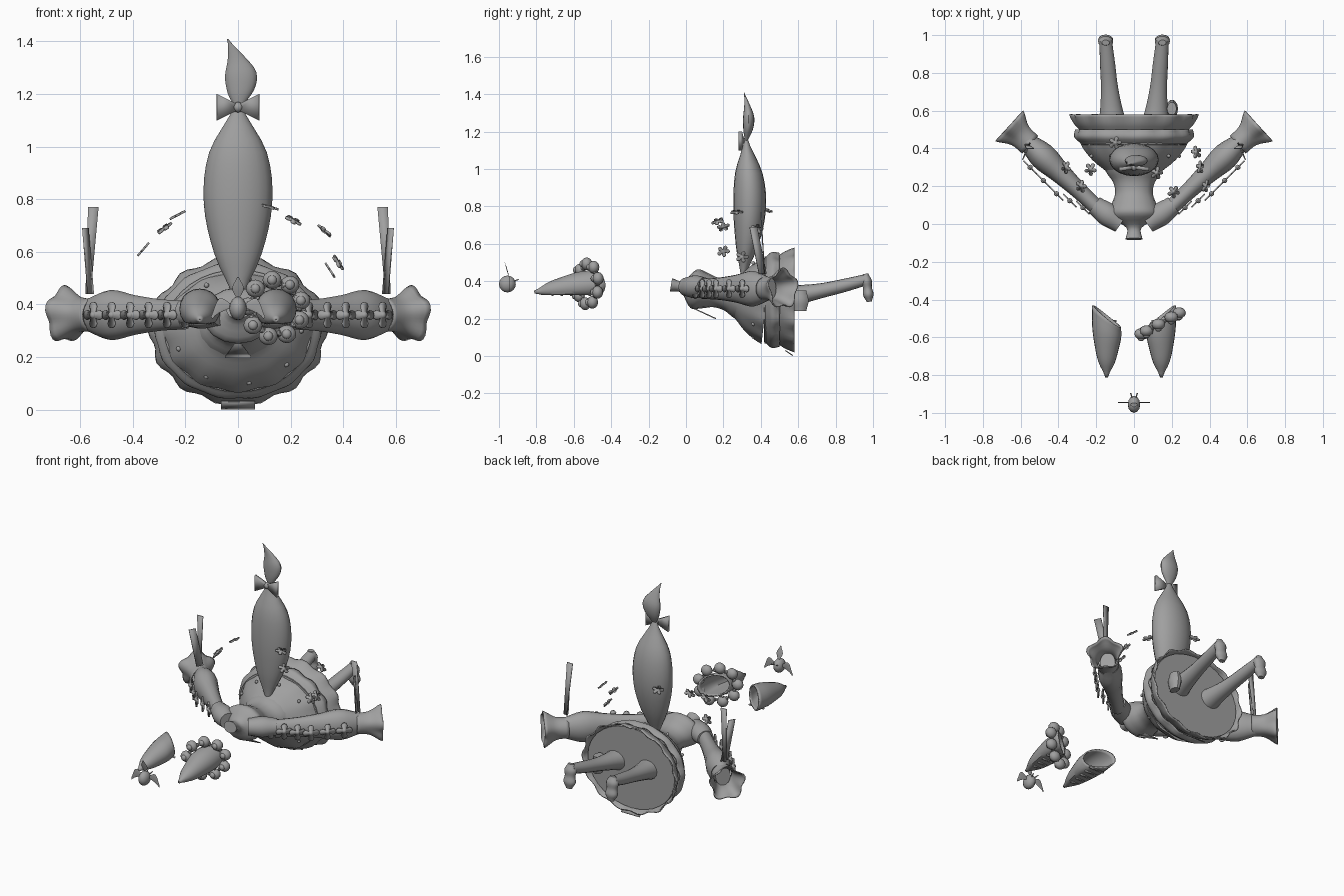
import bpy, bmesh, math
from mathutils import Vector, Matrix

if "Cube" in bpy.data.objects:
    bpy.data.objects.remove(bpy.data.objects["Cube"])

ACROSS, ALONG, UP = Vector((1, 0, 0)), Vector((0, 1, 0)), Vector((0, 0, 1))
SHADE = (.35, .35, .35, 1)
grey = bpy.data.materials.new("plain_grey")
grey.use_nodes = True
grey.diffuse_color = SHADE
grey.node_tree.nodes["Principled BSDF"].inputs["Base Color"].default_value = SHADE


def finish(name, bm, mirrored=False, thick=0):
    """Turn a bmesh into a named, coloured and softly shaded object."""
    bmesh.ops.recalc_face_normals(bm, faces=bm.faces)
    mesh = bpy.data.meshes.new(name)
    bm.to_mesh(mesh)
    bm.free()
    part = bpy.data.objects.new(name, mesh)
    bpy.context.collection.objects.link(part)
    mesh.materials.append(grey)
    if thick:
        solid = part.modifiers.new("thickness", "SOLIDIFY")
        solid.thickness = thick
        solid.offset = 0
    if mirrored:
        part.modifiers.new("other_side", "MIRROR")
    bpy.ops.object.select_all(action="DESELECT")
    part.select_set(True)
    bpy.context.view_layer.objects.active = part
    bpy.ops.object.shade_smooth_by_angle(angle=math.radians(40))


def blend(values, t):
    """Smooth curve through evenly spaced values."""
    last = len(values) - 1
    first = min(int(t * last), last - 1)
    f = t * last - first
    a, b, c, d = (values[max(0, min(k, last))] for k in range(first - 1, first + 3))
    return b + f / 2 * (c - a + f * (2 * a - 5 * b + 4 * c - d + f * (3 * (b - c) + d - a)))


def tube(name, start, end, radii, flat=1, side=ACROSS, bend=(0, 0, 0), sides=16,
         lobes=0, wave=0, caps=True, warp=None, **options):
    """Elliptic tube whose radius follows a smooth profile from start to end."""
    bm = bmesh.new()
    start, end, bend = Vector(start), Vector(end), Vector(bend)
    axis = (end - start).normalized()
    wide = (side - axis * side.dot(axis)).normalized()
    deep = axis.cross(wide) * flat
    steps = 4 * (len(radii) - 1)
    loops = []
    for step in range(steps + 1):
        t = step / steps
        centre = start.lerp(end, t) + bend * math.sin(math.pi * t)
        loop = []
        for k in range(sides):
            angle = math.tau * k / sides
            radius = blend(radii, t) * (1 + wave * t * t * math.cos(lobes * angle))
            point = centre + (wide * math.cos(angle) + deep * math.sin(angle)) * radius
            loop.append(bm.verts.new(warp(point, t) if warp else point))
        loops.append(loop)
    for low, high in zip(loops, loops[1:]):
        for k in range(sides):
            bm.faces.new((low[k - 1], low[k], high[k], high[k - 1]))
    if caps:
        bm.faces.new(loops[0])
        bm.faces.new(loops[-1])
    finish(name, bm, **options)


def ball(name, centre, size, **options):
    bm = bmesh.new()
    place = Matrix.Translation(centre) @ Matrix.Diagonal((*size, 1))
    bmesh.ops.create_uvsphere(bm, u_segments=12, v_segments=8, radius=1, matrix=place)
    finish(name, bm, **options)


def strip(name, start, end, half_width, taper=1, thick=.006, **options):
    """Flat ribbon, narrowed at its start by the taper."""
    bm = bmesh.new()
    start, end, half = Vector(start), Vector(end), Vector(half_width)
    corners = (start - half * taper, start + half * taper, end + half, end - half)
    bm.faces.new([bm.verts.new(corner) for corner in corners])
    finish(name, bm, thick=thick, **options)


def blossom(name, centre, normal, size, petals, **options):
    """Flat flower with rounded petals."""
    bm = bmesh.new()
    turn = normal.to_track_quat("Z", "Y")
    outline = []
    for k in range(petals * 6):
        angle = math.tau * k / (petals * 6)
        reach = size * (.3 + .7 * abs(math.cos(petals * angle / 2)) ** .6)
        outline.append(bm.verts.new(centre + turn @ Vector((math.cos(angle), math.sin(angle), 0)) * reach))
    bm.faces.new(outline)
    finish(name, bm, thick=.008, **options)


# Neck, torso and layered skirt
tube("torso", (0, -.08, .38), (0, .28, .32), (.045, .04, .13, .12, .1, .11, .15), flat=.8)
tube("skirt", (0, .25, .32), (0, .43, .3), (.12, .22, .28), flat=.83, sides=72, lobes=12, wave=.02)
tube("skirt_lining", (0, .42, .3), (0, .55, .3), (.28, .28), flat=.83, sides=36)
tube("upper_flounce", (0, .42, .3), (0, .5, .3), (.27, .31, .3), flat=.82,
     sides=72, lobes=14, wave=.03, caps=False, thick=.008)
tube("lower_flounce", (0, .48, .3), (0, .58, .3), (.27, .31, .33), flat=.83,
     sides=72, lobes=14, wave=.03, caps=False, thick=.008)
tube("skirt_base", (0, .54, .3), (0, .56, .3), (.31, .31), flat=.83, sides=36)
strip("hem_tab", (0, .57, .003), (0, .53, .03), ACROSS * .065)
strip("collar_point", (0, .03, .26), (0, .16, .2), ACROSS * .05, taper=.1)
for k in range(9):
    angle = math.tau * k / 9
    ball("skirt_bead", (.24 * math.cos(angle), .36, .3 + .2 * math.sin(angle)), (.01, .01, .01))

# Arms with flared sleeves and petal cuffs
tube("shoulders", (.07, 0, .37), (.21, .1, .37), (.05, .062, .05), side=UP, mirrored=True)
tube("sleeves", (.2, .09, .36), (.58, .45, .36), (.055, .06, .075, .095, .06),
     flat=.75, side=UP, mirrored=True)
tube("petal_cuffs", (.55, .42, .36), (.66, .52, .36), (.06, .065, .1), side=UP, sides=40,
     lobes=5, wave=.12, caps=False, thick=.006, mirrored=True)
for k in range(6):
    x = .2 + .07 * k
    centre = Vector((x, x - .15 - .1 * min(1, k / 3), .36))
    blossom("sleeve_blossoms", centre, ACROSS - ALONG, .05, petals=4, mirrored=True)
    ball("blossom_centres", centre, (.014, .014, .014), mirrored=True)

# Ribbons rising from the wrists
strip("long_ribbons", (.57, .42, .44), (.55, .4, .77), ACROSS * .02, taper=.5, mirrored=True)
strip("short_ribbons", (.56, .41, .44), (.58, .36, .69), (.01, -.02, 0), mirrored=True)

# Legs, feet and a pouch on one thigh
tube("legs", (.11, .48, .31), (.15, .97, .41), (.085, .06, .045, .04, .034), flat=.88,
     bend=(0, 0, -.01), mirrored=True)
tube("feet", (.15, .96, .44), (.15, .98, .29), (.02, .04, .034, .04, .02), flat=.7, mirrored=True)
tube("thigh_pouch", (.2, .61, .24), (.2, .61, .35), (.025, .034, .025), flat=1.4, sides=10)

# Tall tail of hair, tied with a bow
tube("hair_tail", (0, .3, .4), (0, .32, 1.17), (.01, .09, .13, .11, .01), flat=.67,
     bend=(0, .03, 0), sides=20)
tube("hair_tip", (0, .32, 1.14), (-.04, .31, 1.41), (.01, .05, .06, .03, .002), flat=.5,
     bend=(.03, .02, 0))
strip("bow_loops", (0, .3, 1.15), (.08, .29, 1.15), UP * .05, taper=.2, thick=.02, mirrored=True)
ball("bow_knot", (0, .3, 1.15), (.02, .02, .02))

# Blossoms floating in a dome around the hair
dome_heart = Vector((0, .3, .3))
for spot in ((-.23, .29, .74), (-.28, .2, .69), (-.36, .3, .61), (.12, .27, .77), (-.1, .43, .78),
             (.21, .17, .72), (.33, .38, .68), (.38, .2, .56), (.35, .3, .53)):
    blossom("floating_blossom", Vector(spot), Vector(spot) - dome_heart, .035, petals=5)


# Pointed hollow shells, flat underneath with ribs
def slant(point, t):
    """Cut the mouth at an angle and flatten the underside."""
    lean = .8 * (point.x - .145) * t * t
    return Vector((point.x, point.y + lean, max(point.z, .33)))


tube("shells", (.145, -.81, .342), (.145, -.49, .39), (.004, .04, .06, .073, .073), flat=.92,
     sides=20, caps=False, thick=.008, warp=slant, mirrored=True)
for k in range(5):
    rib = Vector((.145, -.72 + .05 * k, .325))
    strip("shell_ribs", rib, rib + ALONG * .012, ACROSS * (.025 + .007 * k), mirrored=True)

# Wreath of buds round one shell
wreath_heart = Vector((.14, -.525, .385))
wreath_side = Vector((.87, .48, 0))


def around(turn, radius):
    angle = math.tau * turn
    return wreath_heart + (wreath_side * math.cos(angle) + UP * .92 * math.sin(angle)) * radius


for k in range(9):
    bud = around((k + .4) / 9, .118)
    ball("wreath_bud", bud, (.036, .03, .034))
    ball("wreath_bud_heart", bud - ALONG * .025, (.018, .014, .018))
band = bmesh.new()
for k in range(27):
    place = Matrix.Translation(around(k / 27, .105))
    bmesh.ops.create_icosphere(band, subdivisions=1, radius=.014, matrix=place)
finish("wreath_band", band)

# Small winged insect
ball("insect_body", (0, -.955, .385), (.033, .045, .045))
tube("insect_wings", (.02, -.945, .39), (.1, -.945, .35), (.01, .025, .005), flat=.1, side=UP,
     bend=UP * .03, mirrored=True)
tube("insect_fin", (0, -.945, .42), (0, -.97, .505), (.005, .022, .003), flat=.1)
tube("insect_feelers", (.01, -.92, .4), (.018, -.895, .41), (.004, .003), sides=6, mirrored=True)
